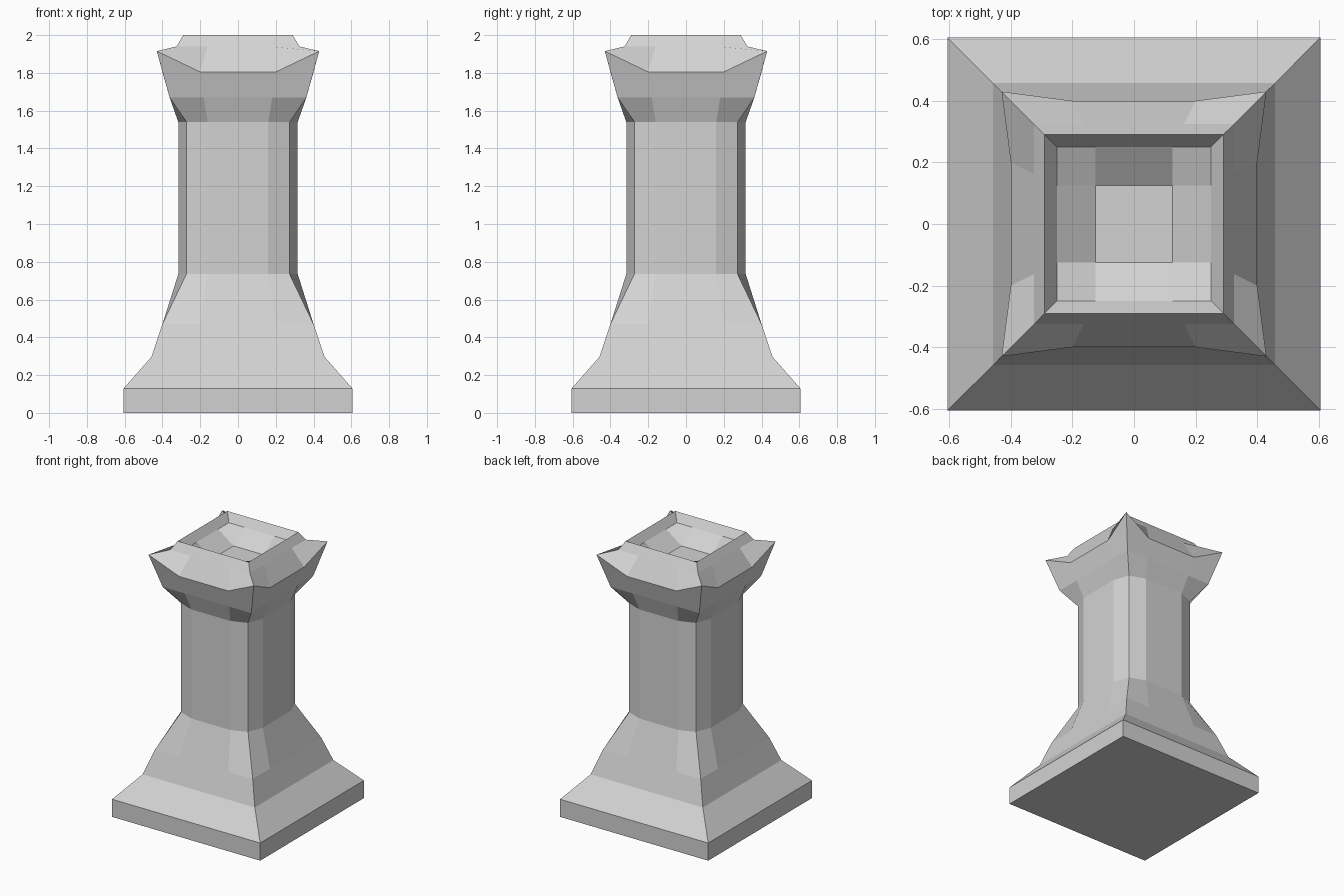
import bpy
import bmesh

cube = bpy.data.objects.get("Cube")
if cube:
    bpy.data.objects.remove(cube, do_unlink=True)

# Single stone colour
stone = bpy.data.materials.new("pale_grey_stone")
stone.use_nodes = True
colour = (0.65, 0.65, 0.65, 1)
stone.diffuse_color = colour
stone.node_tree.nodes["Principled BSDF"].inputs["Base Color"].default_value = colour


def ring(bm, corner, corner_z, side_x, side, side_z):
    """Twelve points round the axis: each side has a corner and two inner points."""
    verts = []
    for c, s in ((1, 0), (0, 1), (-1, 0), (0, -1)):
        for x, y, z in ((-corner, -corner, corner_z),
                        (-side_x, -side, side_z),
                        (side_x, -side, side_z)):
            verts.append(bm.verts.new((x * c - y * s, x * s + y * c, z)))
    return verts


def square(bm, half, z):
    return ring(bm, half, z, half / 2, half, z)


def bridge(bm, low, high):
    for i in range(len(low)):
        j = (i + 1) % len(low)
        bm.faces.new((low[j], high[j], high[i], low[i]))


bm = bmesh.new()
rings = [
    # Plinth and stepped foot
    square(bm, 0.605, 0),
    square(bm, 0.605, 0.13),
    square(bm, 0.458, 0.297),
    square(bm, 0.40, 0.47),
    # Shaft with slightly bulging sides
    ring(bm, 0.273, 0.735, 0.16, 0.316, 0.735),
    ring(bm, 0.273, 1.54, 0.16, 0.316, 1.54),
    # Flared head with raised corners
    square(bm, 0.362, 1.67),
    ring(bm, 0.43, 1.915, 0.20, 0.40, 1.805),
    square(bm, 0.325, 1.94),
    # Rim and sunken bowl
    square(bm, 0.29, 2.0),
    square(bm, 0.25, 1.94),
]
for low, high in zip(rings, rings[1:]):
    bridge(bm, low, high)
bm.faces.new(rings[0][::-1])

# Bowl floor, with one square patch in each corner and one slope on each side
bowl = rings[-1]
floor = [bm.verts.new((x, y, 1.85)) for x, y in
         ((-0.125, -0.125), (0.125, -0.125), (0.125, 0.125), (-0.125, 0.125))]
for i in range(4):
    k = 3 * i
    bm.faces.new((bowl[k - 1], bowl[k], bowl[k + 1], floor[i]))
    bm.faces.new((bowl[k + 1], bowl[k + 2], floor[(i + 1) % 4], floor[i]))
bm.faces.new(floor)
bmesh.ops.recalc_face_normals(bm, faces=bm.faces)

mesh = bpy.data.meshes.new("pedestal")
bm.to_mesh(mesh)
bm.free()
mesh.materials.append(stone)
pedestal = bpy.data.objects.new("pedestal", mesh)
bpy.context.collection.objects.link(pedestal)
